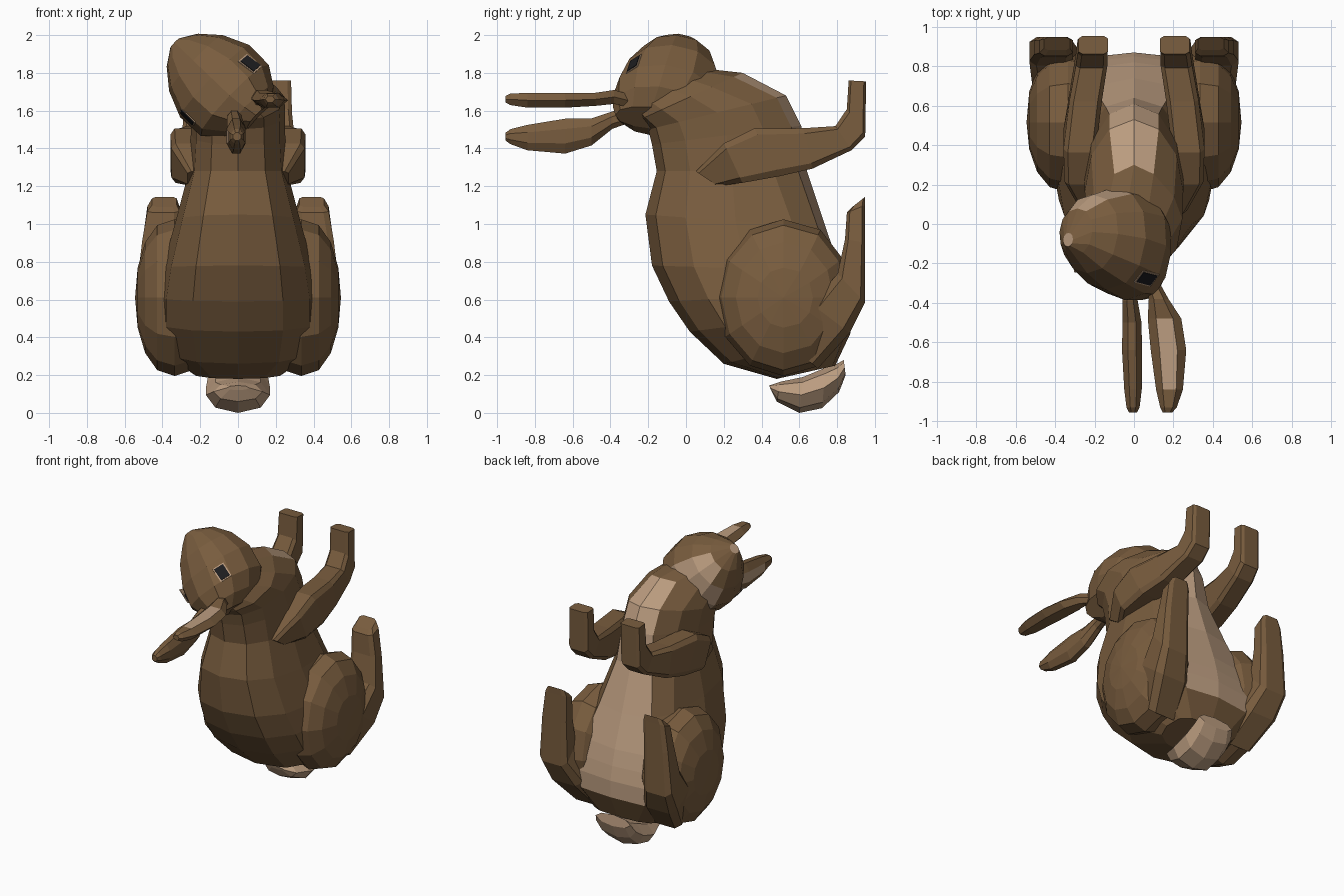
import bpy, bmesh, math
from mathutils import Vector, Matrix
from mathutils.bvhtree import BVHTree

if "Cube" in bpy.data.objects:
    bpy.data.objects.remove(bpy.data.objects["Cube"])


def material(name, rgb):
    m = bpy.data.materials.new(name)
    m.diffuse_color = (*rgb, 1)
    m.use_nodes = True
    m.node_tree.nodes["Principled BSDF"].inputs["Base Color"].default_value = m.diffuse_color
    return m


FUR = material("brown_fur", (0.19, 0.108, 0.048))
CREAM = material("cream_fur", (0.50, 0.335, 0.215))
BLACK = material("eye_black", (0.012, 0.012, 0.014))


def finish(name, bm, mats, matrix=None):
    if matrix:
        bm.transform(matrix)
    bmesh.ops.recalc_face_normals(bm, faces=bm.faces)
    me = bpy.data.meshes.new(name)
    bm.to_mesh(me)
    bm.free()
    for m in mats:
        me.materials.append(m)
    ob = bpy.data.objects.new(name, me)
    bpy.context.collection.objects.link(ob)
    return ob


def loft(name, sections, n=12, power=1.0, phase=0.0, rule=None, mats=(FUR, CREAM),
         matrix=None, mirror=1):
    """Skin rings given as (y,z) edge a, (y,z) edge b, centre x, half width
    and, if wanted, a separate squareness for the b half."""
    bm = bmesh.new()
    rings = []
    for a, b, cx, hw, *square in sections:
        a, b = Vector(a), Vector(b)
        mid, half = (a + b) / 2, (b - a) / 2
        ring = []
        for i in range(n):
            t = (i + phase) * math.tau / n
            e = square[0] if square and math.cos(t) > 0 else power
            c, s = (math.copysign(abs(v) ** e, v) for v in (math.cos(t), math.sin(t)))
            p = mid + half * c
            ring.append(bm.verts.new((mirror * (cx + hw * s), p.x, p.y)))
        rings.append(ring)
    for k in range(len(rings) - 1):
        for i in range(n):
            j = (i + 1) % n
            f = bm.faces.new((rings[k][i], rings[k][j], rings[k + 1][j], rings[k + 1][i]))
            f.material_index = int(bool(rule and rule(k, i)))
    bm.faces.new(rings[0])
    cap = bm.faces.new(rings[-1])
    cap.material_index = int(bool(rule and rule(len(rings) - 1, 0)))
    return finish(name, bm, mats, matrix)


# Torso: back edge, belly edge, with a flat cream belly strip
loft("torso", [
    ((0.48, 0.18), (0.79, 0.25), 0, 0.25, 0.7),
    ((0.20, 0.26), (0.87, 0.42), 0, 0.39, 0.6),
    ((0.02, 0.43), (0.87, 0.54), 0, 0.43, 0.55),
    ((-0.09, 0.59), (0.85, 0.64), 0, 0.43, 0.55),
    ((-0.18, 0.78), (0.82, 0.75), 0, 0.40, 0.55),
    ((-0.215, 1.05), (0.74, 0.98), 0, 0.33, 0.65),
    ((-0.155, 1.28), (0.64, 1.28), 0, 0.26, 0.85),
    ((-0.18, 1.42), (0.61, 1.52), 0, 0.25, 1.0),
    ((-0.20, 1.50), (0.53, 1.68), 0, 0.25, 1.0),
    ((-0.25, 1.55), (0.30, 1.80), 0, 0.245, 1.3),
    ((-0.28, 1.60), (0.12, 1.82), -0.03, 0.21, 1.0),
], power=0.85, rule=lambda k, i: 1 <= k <= 8 and i in (0, 11))

# Head: turned sideways, crown toward the front, chin toward the back
nose_dir = Vector((-0.72, 0.1, 0.69)).normalized()
side_dir = Vector((0.69, 0.0, 0.72))
side_dir = (side_dir - nose_dir * side_dir.dot(nose_dir)).normalized()
chin_dir = nose_dir.cross(side_dir)
centre = Vector((-0.08, -0.08, 1.715))
head_matrix = Matrix((side_dir, chin_dir, nose_dir)).transposed().to_4x4()
head_matrix.translation = centre
chin_faces = {1: (11, 0), 2: (10, 11, 0), 3: (10, 11, 0), 4: (11, 0)}
head = loft("head", [
    ((-0.27, -0.25), (0.12, -0.25), 0.02, 0.08),
    ((-0.29, -0.18), (0.20, -0.20), 0.01, 0.185),
    ((-0.30, -0.08), (0.26, -0.10), 0, 0.26),
    ((-0.26, 0.06), (0.26, 0.06), 0, 0.265),
    ((-0.19, 0.20), (0.21, 0.20), 0, 0.205),
    ((-0.11, 0.30), (0.13, 0.30), 0, 0.12),
    ((-0.07, 0.35), (0.0, 0.35), 0, 0.035),
], power=0.92, matrix=head_matrix,
    rule=lambda k, i: k == 6 or i in chin_faces.get(k, ()))

# Ears with cream inner faces
loft("upper_ear", [
    ((-0.29, 1.69), (-0.29, 1.61), 0.09, 0.035),
    ((-0.38, 1.715), (-0.38, 1.63), 0.125, 0.05),
    ((-0.48, 1.70), (-0.48, 1.62), 0.155, 0.085),
    ((-0.64, 1.70), (-0.64, 1.61), 0.175, 0.09),
    ((-0.84, 1.70), (-0.84, 1.61), 0.18, 0.068),
    ((-0.93, 1.695), (-0.93, 1.625), 0.175, 0.042),
    ((-0.955, 1.68), (-0.955, 1.64), 0.17, 0.025),
], n=6, phase=0.5, rule=lambda k, i: 2 <= k <= 3 and i == 2)
loft("lower_ear", [
    ((-0.28, 1.62), (-0.28, 1.54), -0.01, 0.035),
    ((-0.39, 1.60), (-0.39, 1.50), -0.02, 0.042),
    ((-0.50, 1.565), (-0.50, 1.41), -0.01, 0.052),
    ((-0.64, 1.565), (-0.64, 1.365), -0.01, 0.055),
    ((-0.84, 1.53), (-0.84, 1.385), -0.005, 0.048),
    ((-0.93, 1.505), (-0.93, 1.42), -0.005, 0.036),
    ((-0.955, 1.485), (-0.955, 1.44), -0.005, 0.022),
], n=8, phase=0.5, rule=lambda k, i: 2 <= k <= 3 and i == 5)

# Tail
loft("tail", [
    ((0.44, 0.145), (0.45, 0.12), 0, 0.06),
    ((0.50, 0.165), (0.48, 0.06), 0, 0.13),
    ((0.62, 0.19), (0.60, 0.0), 0, 0.17),
    ((0.74, 0.24), (0.72, 0.025), 0, 0.17),
    ((0.80, 0.26), (0.81, 0.11), 0, 0.16),
    ((0.835, 0.28), (0.845, 0.20), 0, 0.14),
], n=8, mats=(CREAM,))

# Paired limbs
for s, tag in ((1, "right"), (-1, "left")):
    loft(tag + "_arm", [
        ((0.05, 1.28), (0.17, 1.20), 0.19, 0.08),
        ((0.20, 1.43), (0.30, 1.215), 0.27, 0.085),
        ((0.36, 1.51), (0.50, 1.25), 0.275, 0.085),
        ((0.62, 1.51), (0.67, 1.29), 0.245, 0.085),
        ((0.79, 1.52), (0.88, 1.39), 0.215, 0.082),
        ((0.85, 1.61), (0.95, 1.46), 0.21, 0.078),
        ((0.86, 1.76), (0.955, 1.755), 0.207, 0.076),
    ], n=8, phase=0.5, power=0.35, mirror=s)
    loft(tag + "_foot", [
        ((0.52, 0.40), (0.70, 0.23), 0.32, 0.12),
        ((0.66, 0.58), (0.87, 0.42), 0.38, 0.14),
        ((0.80, 0.74), (0.95, 0.58), 0.42, 0.115),
        ((0.84, 0.92), (0.95, 0.90), 0.41, 0.10),
        ((0.85, 1.06), (0.95, 1.10), 0.395, 0.088),
        ((0.88, 1.09), (0.95, 1.145), 0.39, 0.068),
    ], n=8, phase=0.5, power=0.45, mirror=s)
    # Haunch, rounded outside and fuller toward the foot
    bm = bmesh.new()
    bmesh.ops.create_uvsphere(bm, u_segments=12, v_segments=8, radius=1)
    for v in bm.verts:
        x = math.copysign(abs(v.co.z) ** 0.85, v.co.z)
        y = math.copysign(abs(v.co.x) ** (0.85 if v.co.x > 0 else 1), v.co.x)
        v.co = (s * (0.335 + 0.21 * x), 0.515 + 0.355 * y, 0.61 + 0.415 * v.co.y)
    finish(tag + "_haunch", bm, (FUR,))

# Eyes: thin black plates on slightly larger pale rims
bm = bmesh.new()
bm.from_mesh(head.data)
tree = BVHTree.FromBMesh(bm)
bm.free()
for target, tag in (((0.035, -0.235, 1.82), "right"), ((-0.225, -0.18, 1.60), "left")):
    hit, normal, _, _ = tree.ray_cast(centre, (Vector(target) - centre).normalized())
    if normal.dot(hit - centre) < 0:
        normal = -normal
    long = (nose_dir - normal * nose_dir.dot(normal)).normalized()
    short = normal.cross(long)
    for part, a, b, lift, mat in (("eye_rim", 0.053, 0.042, 0.005, CREAM),
                                  ("eye", 0.045, 0.034, 0.009, BLACK)):
        bm = bmesh.new()
        rows = []
        for h in (0.0, lift):
            rows.append([bm.verts.new(hit + normal * h + long * a * p + short * b * q)
                         for p, q in ((1, 1), (-1, 1), (-1, -1), (1, -1))])
        bm.faces.new(rows[0])
        bm.faces.new(rows[1])
        for i in range(4):
            j = (i + 1) % 4
            bm.faces.new((rows[0][i], rows[0][j], rows[1][j], rows[1][i]))
        finish(tag + "_" + part, bm, (mat,))
